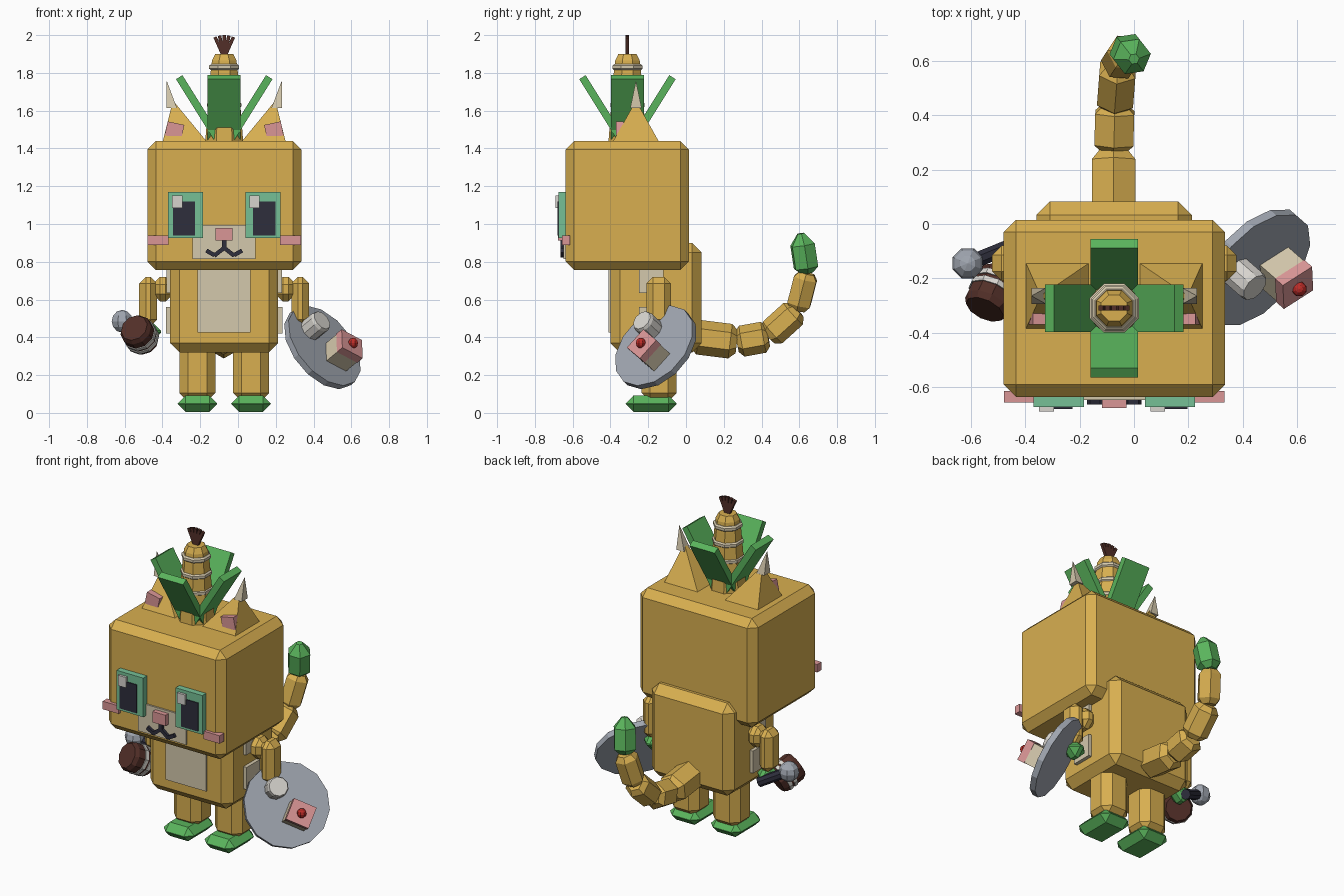
import bpy, bmesh, math
from mathutils import Vector, Matrix

cube = bpy.data.objects.get("Cube")
if cube:
    bpy.data.objects.remove(cube, do_unlink=True)


def material(name, r, g, b):
    lin = [((c / 255 + 0.055) / 1.055) ** 2.4 for c in (r, g, b)] + [1]
    m = bpy.data.materials.new(name)
    m.use_nodes = True
    m.diffuse_color = lin
    m.node_tree.nodes["Principled BSDF"].inputs["Base Color"].default_value = lin
    return m


gold = material("gold", 216, 175, 80)
cream = material("cream", 212, 200, 172)
pink = material("pink", 218, 150, 150)
green = material("leaf green", 90, 180, 92)
teal = material("teal", 118, 192, 150)
navy = material("dark navy", 46, 46, 60)
brown = material("brown", 82, 47, 40)
grey = material("steel grey", 160, 166, 176)
white = material("off white", 215, 212, 206)
red = material("red", 190, 45, 40)
CX = -0.073  # symmetry plane of the figure


def finish(name, mat, bm):
    bmesh.ops.recalc_face_normals(bm, faces=bm.faces)
    me = bpy.data.meshes.new(name)
    bm.to_mesh(me)
    bm.free()
    me.materials.append(mat)
    ob = bpy.data.objects.new(name, me)
    bpy.context.collection.objects.link(ob)
    return ob


def block(name, mat, centre, size, bevel=0, rot=None, top=None):
    """Chamfered box; top=(scale, x shift) tapers the upper end."""
    bm = bmesh.new()
    bmesh.ops.create_cube(bm, size=1)
    bmesh.ops.scale(bm, vec=size, verts=bm.verts)
    if top:
        for v in bm.verts:
            if v.co.z > 0:
                v.co.x = v.co.x * top[0] + top[1]
                v.co.y *= top[0]
    if bevel:
        bmesh.ops.bevel(bm, geom=bm.edges[:], offset=bevel, segments=1, affect='EDGES')
    m = Matrix.Translation(centre)
    if rot:
        m = m @ rot.to_4x4()
    bm.transform(m)
    return finish(name, mat, bm)


def span(name, mat, x, y, z, bevel=0):
    """Box given by its extents on each axis."""
    return block(name, mat, [(a + b) / 2 for a, b in (x, y, z)],
                 [abs(b - a) for a, b in (x, y, z)], bevel)


def turned(name, mat, a, b, profile, sides=8):
    """Faceted solid along a-b; profile holds (fraction, radius)."""
    a, b = Vector(a), Vector(b)
    q = (b - a).to_track_quat('Z', 'Y')
    bm = bmesh.new()
    rings = []
    for t, r in profile:
        rings.append([bm.verts.new(a.lerp(b, t) + q @ Vector(
            (r * math.cos(k), r * math.sin(k), 0)))
            for k in (math.tau * (i + 0.5) / sides for i in range(sides))])
    for lo, hi in zip(rings, rings[1:]):
        for i in range(sides):
            j = (i + 1) % sides
            bm.faces.new((lo[i], lo[j], hi[j], hi[i]))
    bm.faces.new(rings[0])
    bm.faces.new(rings[-1])
    return finish(name, mat, bm)


def ball(name, mat, centre, r):
    c, d = Vector(centre), Vector((0, 0, r))
    prof = [((1 - math.cos(k)) / 2, r * max(math.sin(k), 0.02))
            for k in (math.pi * i / 6 for i in range(7))]
    return turned(name, mat, c - d, c + d, prof, 8)


def rot_y(deg):
    return Matrix.Rotation(math.radians(deg), 3, 'Y')


# Head and body
span("head", gold, (-.48, .335), (-.637, .015), (.757, 1.44), .045)
span("body", gold, (-.36, .213), (-.40, .083), (.32, .9), .05)
span("belly_patch", cream, (-.215, .065), (-.41, -.38), (.425, .77))

# Paired limbs, ears and face parts
for s, side in ((-1, "right"), (1, "left")):
    def X(d):
        return CX + s * d

    span(side + "_leg", gold, (X(.047), X(.237)), (-.235, -.05), (.06, .38), .045)
    span(side + "_foot", green, (X(.037), X(.247)), (-.32, -.05), (0.005, .092), .042)
    span(side + "_shoulder", gold, (X(.27), X(.38)), (-.21, -.08), (.59, .72), .04)
    span(side + "_arm", gold, (X(.355), X(.45)), (-.21, -.08), (.46, .72), .035)
    span(side + "_hand", green, (X(.335), X(.45)), (-.21, -.08), (.38, .48), .045)
    span(side + "_upper_patch", cream, (X(.27), X(.305)), (-.25, -.12), (.635, .77))
    span(side + "_lower_patch", cream, (X(.27), X(.308)), (-.25, -.12), (.42, .56))
    block(side + "_ear", gold, (X(.207), -.265, 1.535), (.24, .25, .21),
          top=(.06, s * .06))
    block(side + "_ear_tip", cream, (X(.278), -.265, 1.685), (.055, .06, .14),
          top=(.03, s * .026))
    block(side + "_inner_ear", pink, (X(.263), -.35, 1.497), (.09, .04, .075),
          rot=rot_y(-s * 12))
    span(side + "_cheek", pink, (X(.295), X(.406)), (-.657, -.615), (.89, .94))

# Eyes repeat with the same left-hand highlight
for x, side in ((-.37, "right"), (.04, "left")):
    px = x + (.025 if side == "right" else .04)
    span(side + "_eye_frame", teal, (x, x + .185), (-.675, -.62), (.925, 1.17))
    span(side + "_pupil", navy, (px, px + .118), (-.681, -.672), (.94, 1.118))
    span(side + "_eye_glint", white, (x + .02, x + .075), (-.69, -.675), (1.085, 1.15))

# Muzzle
span("muzzle", cream, (-.24, .093), (-.648, -.62), (.815, .995))
span("nose", pink, (-.118, -.028), (-.678, -.63), (.912, .98))
span("mouth_stem", navy, (-.085, -.061), (-.665, -.64), (.86, .912))
for s in (-1, 1):
    block("mouth_inner", navy, (CX + s * .03, -.655, .85), (.06, .02, .022), rot=rot_y(s * 38))
    block("mouth_outer", navy, (CX + s * .073, -.655, .847), (.05, .02, .022), rot=rot_y(-s * 30))

# Topknot: banded core, four leaves and a stalk
HY = -.31
turned("topknot_core", gold, (CX, HY, 1.42), (CX, HY, 1.9),
       [(0, .11), (.8, .078), (.93, .07), (1, .052)])
for z, r in ((1.53, .105), (1.63, .098), (1.73, .092), (1.83, .086)):
    turned("topknot_band", cream, (CX, HY, z - .016), (CX, HY, z + .016),
           [(0, r - .01), (.25, r), (.75, r), (1, r - .01)])
for i in range(4):
    turn = Matrix.Rotation(i * math.pi / 2, 3, 'Z')
    place = Vector((CX, HY, 1.612)) + turn @ Vector((.135, 0, 0))
    block("topknot_leaf", green, place, (.04, .175, .39), rot=turn @ rot_y(32))
for i in range(5):
    lean = (i - 2) * 12
    r = rot_y(lean)
    block("topknot_stalk", brown, Vector((CX, HY, 1.88)) + r @ Vector((0, 0, .06)),
          (.018, .018, .12), rot=r)

# Tail chain with a green tip
path = [(-.075, .03, .405), (-.075, .27, .375), (-.07, .435, .405),
        (-.058, .59, .545), (-.025, .64, .74), (0, .608, .95)]
for i, r in enumerate((.092, .083, .077, .07)):
    turned("tail_segment_%d" % (i + 1), gold, path[i], path[i + 1],
           [(0, r * .65), (.15, r), (.85, r), (1, r * .65)], 6)
turned("tail_tip", green, path[4], path[5], [(0, .035), (.14, .07), (.72, .07), (1, .02)], 6)

# Mallet in the right hand
turned("mallet_handle", navy, (-.45, -.08, .40), (-.61, -.145, .485), [(0, .03), (1, .03)])
ball("mallet_pommel", grey, (-.613, -.145, .485), .06)
front, back = Vector((-.55, -.315, .45)), Vector((-.49, -.19, .375))
turned("mallet_barrel", brown, front, back,
       [(0, .075), (.15, .088), (.85, .088), (1, .075)], 10)
for t in (.5, .72):
    turned("mallet_band", white, front.lerp(back, t - .07), front.lerp(back, t + .07),
           [(0, .093), (1, .093)], 10)

# Round shield in the left hand, with boss and stacked block
n = Vector((.64, -.56, .53)).normalized()
e1 = Vector((0, .64, .77))
e1 = (e1 - n * e1.dot(n)).normalized()
e2 = e1.cross(n)
frame = Matrix((e1, e2, n)).transposed()
c = Vector((.447, -.16, .347))
turned("shield", grey, c - n * .018, c + n * .018, [(0, .25), (1, .25)], 14)
boss = c + Vector((-.075, -.01, .083))
turned("shield_boss", white, boss, boss + n * .115, [(0, .062), (.85, .062), (1, .055)], 10)
seat = c + Vector((.06, .01, -.062))
block("shield_block", cream, seat + n * .055, (.125, .135, .11), rot=frame)
block("shield_cap", pink, seat + n * .13, (.13, .14, .045), rot=frame)
ball("shield_stud", red, seat + n * .16, .028)
